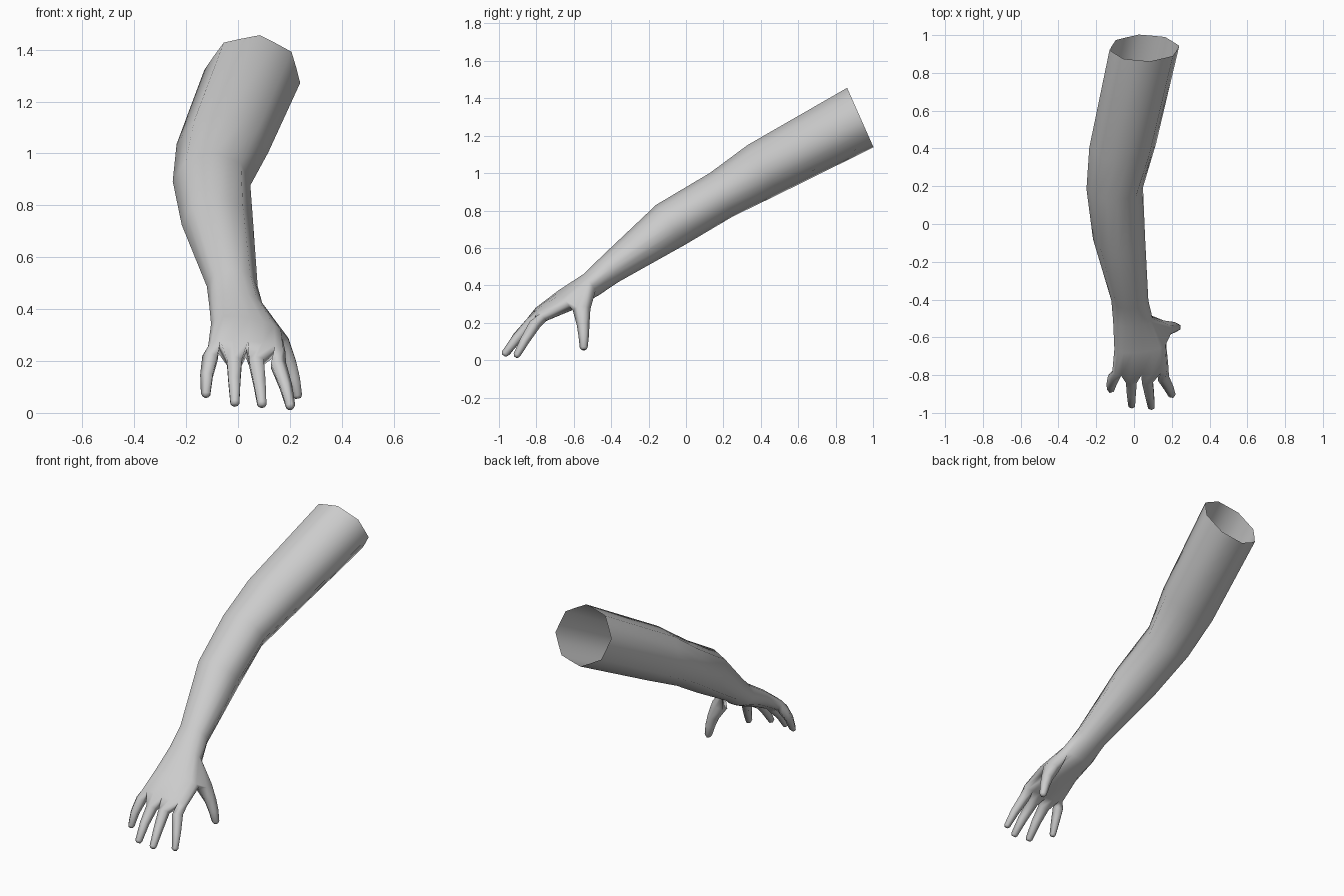
import bpy, bmesh, math
from mathutils import Vector

if "Cube" in bpy.data.objects:
    bpy.data.objects.remove(bpy.data.objects["Cube"])

N = 16
bm = bmesh.new()

# Arm cross-sections: centre x,y,z, half width, half thickness, tilt, roll, squareness
SECTIONS = [
    (0.055, 0.932, 1.297, 0.187, 0.176, 24, -9, 1.0),    # open end
    (-0.06, 0.415, 1.02, 0.178, 0.157, 33, -7, 1.0),     # upper arm
    (-0.102, 0.19, 0.885, 0.150, 0.132, 28, -4, 1.0),    # elbow
    (-0.079, -0.08, 0.725, 0.138, 0.132, 37, 0, 1.0),    # forearm
    (-0.022, -0.405, 0.487, 0.098, 0.082, 34, 0, 1.0),   # wrist
    (-0.006, -0.505, 0.405, 0.105, 0.070, 34, -5, 0.85), # heel of hand
    (0.033, -0.645, 0.32, 0.140, 0.058, 36, -12, 0.75),  # mid palm
    (0.034, -0.775, 0.245, 0.150, 0.042, 40, -6, 0.7),   # knuckles
]


def section(cx, cy, cz, w, t, tilt, roll, e):
    up = Vector((0, -math.sin(math.radians(tilt)), math.cos(math.radians(tilt))))
    right = Vector((1, 0, 0))
    r = math.radians(roll)
    ring = []
    for k in range(N):
        a = 2 * math.pi * k / N
        s = math.copysign(abs(math.sin(a)) ** e, math.sin(a))
        inset = 0.93 if (e == 1 and k % 2) else 1.0      # keeps the eight-sided outline
        x, y = math.cos(a) * inset, s * inset
        if e == 1:                                        # turn the section
            x, y = x * math.cos(r) - y * math.sin(r), x * math.sin(r) + y * math.cos(r)
            x, y = x * w, y * t
        else:                                             # roll the hand
            x, y = x * w, y * t
            x, y = x * math.cos(r) - y * math.sin(r), x * math.sin(r) + y * math.cos(r)
        ring.append(bm.verts.new(Vector((cx, cy, cz)) + right * x + up * y))
    return ring


def bridge(a, b, skip=()):
    n = len(a)
    for k in range(n):
        if k not in skip:
            j = (k + 1) % n
            bm.faces.new((a[k], a[j], b[j], b[k]))


def digit(base, path, radii, start, step, u_ref):
    """Grow a finger from a loop of existing vertices along a path."""
    n = len(base)
    pts = [Vector(p) for p in path]
    last = (pts[-1] - pts[-2]).normalized()
    pts.append(pts[-1] + last * 0.012)                    # rounded tip
    radii = list(radii) + [radii[-1] * 0.6]
    prev = base
    for i, p in enumerate(pts):
        d = (pts[min(i + 1, len(pts) - 1)] - pts[max(i - 1, 0)]).normalized()
        u = (u_ref - d * u_ref.dot(d)).normalized()
        v = d.cross(u)
        if v.z - v.y * u_ref.y < 0 and step > 0:
            v = -v
        if step < 0 and v.y < 0:
            v = -v
        ring = []
        for k in range(n):
            a = math.radians(start + step * k)
            ring.append(bm.verts.new(p + (u * math.cos(a) + v * math.sin(a)) * radii[i]))
        bridge(prev, ring)
        prev = ring
    bm.faces.new(prev)


# Arm and palm
rings = [section(*s) for s in SECTIONS]
for i in range(len(rings) - 1):
    bridge(rings[i], rings[i + 1], skip=(0, 15) if i == 5 else ())

# Four fingers from the knuckle section
X = Vector((1, 0, 0))
FINGERS = [
    ((0, 1, 2, 14, 15), 0, [(0.153, -0.81, 0.188), (0.182, -0.862, 0.105), (0.201, -0.905, 0.027)]),
    ((2, 3, 4, 12, 13, 14), 30, [(0.071, -0.83, 0.195), (0.083, -0.905, 0.115), (0.092, -0.968, 0.035)]),
    ((4, 5, 6, 10, 11, 12), 30, [(-0.014, -0.83, 0.195), (-0.014, -0.90, 0.125), (-0.012, -0.96, 0.04)]),
    ((6, 7, 8, 9, 10), 36, [(-0.105, -0.805, 0.215), (-0.119, -0.848, 0.145), (-0.123, -0.877, 0.073)]),
]
for ids, start, path in FINGERS:
    digit([rings[7][i] for i in ids], path, (0.033, 0.027, 0.020), start, 360 / len(ids), X)

# Thumb from the gap in the side of the palm
A, B = rings[5], rings[6]
digit([A[15], A[0], A[1], B[1], B[0], B[15]],
      [(0.158, -0.558, 0.268), (0.196, -0.550, 0.19), (0.215, -0.547, 0.13), (0.229, -0.547, 0.067)],
      (0.047, 0.034, 0.028, 0.021), 150, -60, X)

bmesh.ops.recalc_face_normals(bm, faces=bm.faces)
for f in bm.faces:
    f.smooth = True
mesh = bpy.data.meshes.new("arm")
bm.to_mesh(mesh)
bm.free()
arm = bpy.data.objects.new("arm", mesh)
bpy.context.collection.objects.link(arm)

mat = bpy.data.materials.new("light grey")
mat.diffuse_color = (0.6, 0.6, 0.6, 1)
mat.use_nodes = True
mat.node_tree.nodes["Principled BSDF"].inputs["Base Color"].default_value = mat.diffuse_color
mesh.materials.append(mat)
